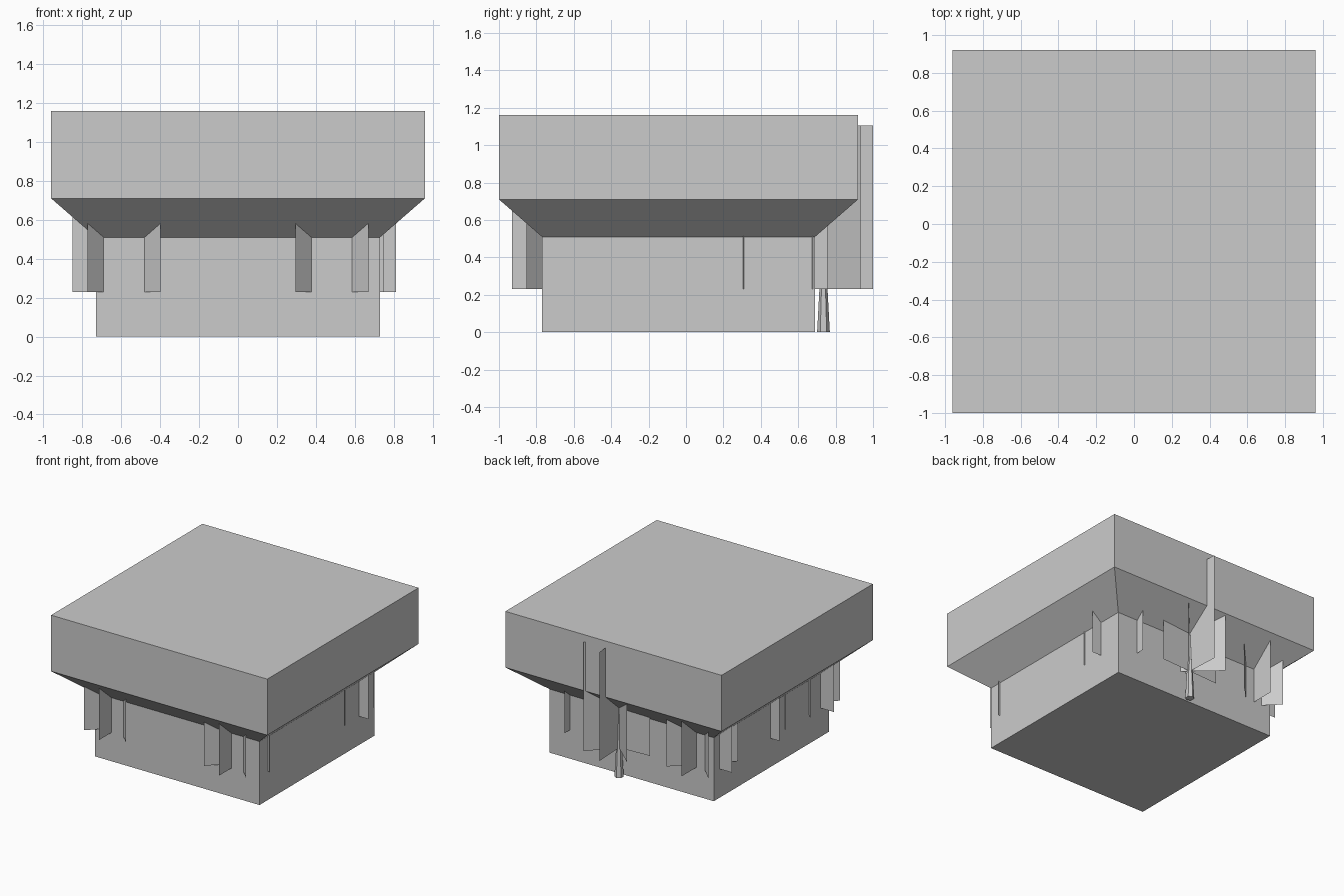
import bpy, bmesh
from math import sin, cos, pi, radians

if "Cube" in bpy.data.objects:
    bpy.data.objects.remove(bpy.data.objects["Cube"])


def make_object(name, bm):
    mesh = bpy.data.meshes.new(name)
    bm.to_mesh(mesh)
    bm.free()
    obj = bpy.data.objects.new(name, mesh)
    bpy.context.collection.objects.link(obj)
    return obj


# Main block: stacked square sections, narrow base flaring to a wide top
def main_block():
    bm = bmesh.new()
    cy = -0.04
    rings = []
    for half, z in [(0.73, 0), (0.73, 0.51), (0.96, 0.71), (0.96, 1.16)]:
        rings.append([bm.verts.new((sx * half, cy + sy * half, z))
                      for sx, sy in [(-1, -1), (1, -1), (1, 1), (-1, 1)]])
    for lo, hi in zip(rings, rings[1:]):
        for i in range(4):
            j = (i + 1) % 4
            bm.faces.new((lo[i], lo[j], hi[j], hi[i]))
    bm.faces.new(rings[0][::-1])
    bm.faces.new(rings[-1])
    make_object("main_block", bm)


# Star of four upright crossing sheets, mostly buried in the block
def crossed_sheets(name, cx, cy, turn=0, r=0.265, z0=0.23, z1=1.105):
    bm = bmesh.new()
    for k in range(4):
        a = radians(turn) + k * pi / 4
        dx, dy = r * cos(a), r * sin(a)
        bm.faces.new([bm.verts.new(p) for p in (
            (cx - dx, cy - dy, z0), (cx + dx, cy + dy, z0),
            (cx + dx, cy + dy, z1), (cx - dx, cy - dy, z1))])
    make_object(name, bm)


main_block()
clusters = {
    "front_right_sheets": (0.482, -0.665, 0),
    "front_left_sheets": (-0.585, -0.665, 0),
    "right_sheets": (0.548, 0.492, 0),
    "left_sheets": (-0.545, -0.03, 0),
    "back_left_sheets": (-0.575, 0.615, 0),
    "back_sheets": (0.08, 0.735, 3),
}
for name, (x, y, turn) in clusters.items():
    crossed_sheets(name, x, y, turn)

# Tapered stem under the exposed back cluster
bpy.ops.mesh.primitive_cone_add(vertices=6, radius1=0.034, radius2=0.002,
                                depth=0.6, location=(0.08, 0.735, 0.3))
bpy.context.object.name = "back_stem"
